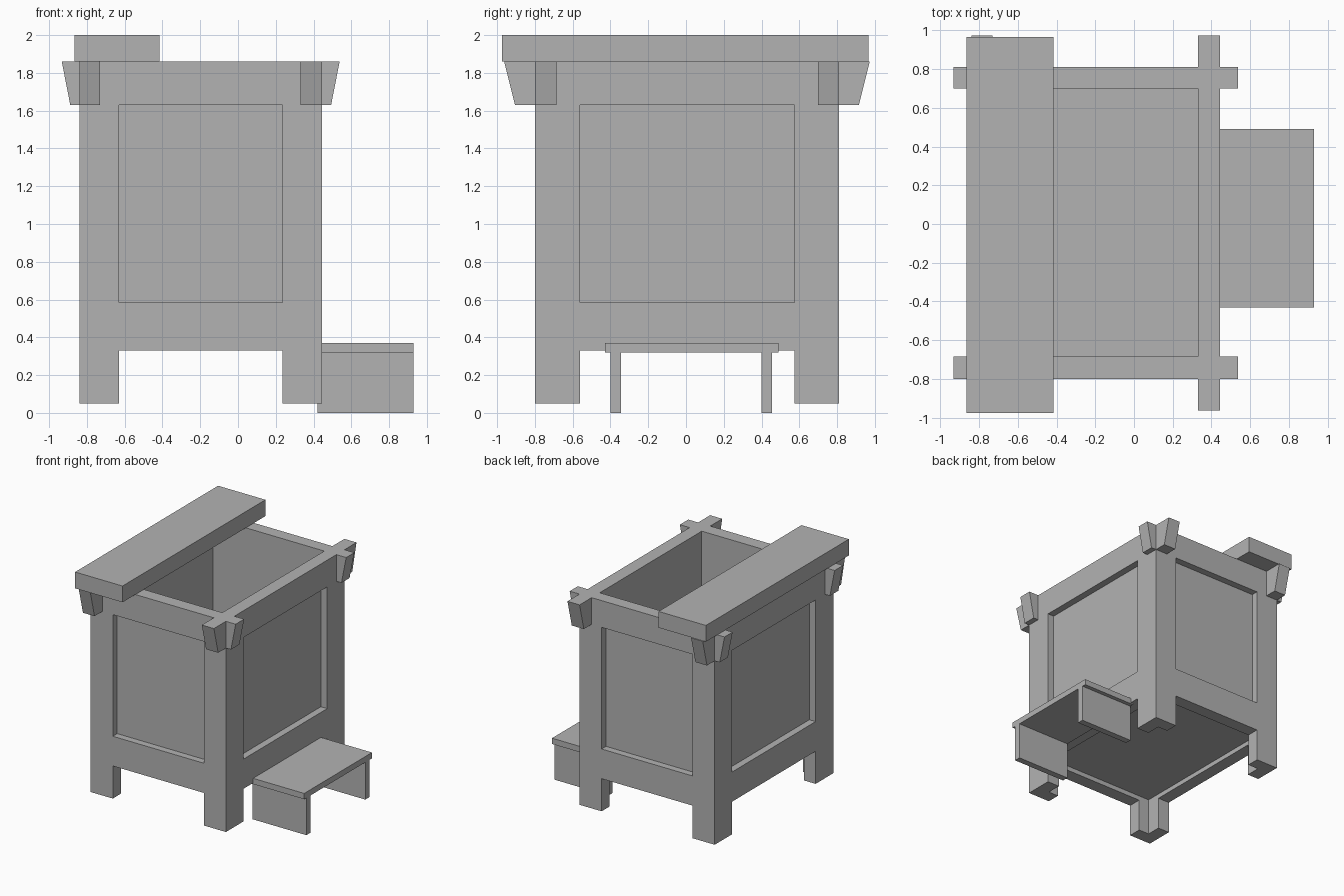
import bpy
import bmesh
from mathutils import Vector

if "Cube" in bpy.data.objects:
    bpy.data.objects.remove(bpy.data.objects["Cube"], do_unlink=True)

# One plain grey for every part
grey = bpy.data.materials.new("plain_grey")
grey.use_nodes = True
grey.diffuse_color = (0.45, 0.45, 0.45, 1)
grey.node_tree.nodes["Principled BSDF"].inputs["Base Color"].default_value = (0.45, 0.45, 0.45, 1)


def box(name, x, y, z, taper=None):
    """Box from ranges; taper = (axis, side, amount) pulls in one lower edge."""
    bm = bmesh.new()
    bmesh.ops.create_cube(bm, size=1)
    low = Vector((x[0], y[0], z[0]))
    size = Vector((x[1], y[1], z[1])) - low
    for v in bm.verts:
        corner = v.co.copy()
        v.co = [low[i] + (corner[i] + 0.5) * size[i] for i in range(3)]
        if taper:
            axis, side, amount = taper
            if corner.z < 0 and corner[axis] * side > 0:
                v.co[axis] -= side * amount
    mesh = bpy.data.meshes.new(name)
    bm.to_mesh(mesh)
    bm.free()
    mesh.materials.append(grey)
    obj = bpy.data.objects.new(name, mesh)
    bpy.context.collection.objects.link(obj)
    return obj


def cut(target, x, y, z):
    """Subtract a box and bake the result."""
    cutter = box("cutter", x, y, z)
    cutter.hide_render = True
    mod = target.modifiers.new("cut", "BOOLEAN")
    mod.operation = "DIFFERENCE"
    mod.solver = "EXACT"
    mod.object = cutter
    graph = bpy.context.evaluated_depsgraph_get()
    graph.update()
    mesh = bpy.data.meshes.new_from_object(target.evaluated_get(graph))
    target.modifiers.clear()
    target.data = mesh
    bpy.data.objects.remove(cutter, do_unlink=True)


# Main dimensions: outer shell, wall interior, arches between legs
X, Y = (-0.84, 0.445), (-0.80, 0.81)
IN_X, IN_Y = (-0.73, 0.33), (-0.685, 0.70)
SPAN_X, SPAN_Y = (-0.63, 0.235), (-0.56, 0.575)
RIM, EAR_BASE, DEPTH = 1.86, 1.63, 0.06
PANEL_Z = (0.585, EAR_BASE)

# Open box with floor, L-shaped legs and recessed panels
body = box("box_body", X, Y, (0.05, RIM))
cut(body, IN_X, IN_Y, (0.45, 2.2))
cut(body, IN_X, IN_Y, (-0.2, 0.37))
cut(body, SPAN_X, (-2, 2), (-0.2, 0.33))
cut(body, (-2, 2), SPAN_Y, (-0.2, 0.33))
for side in (0, 1):
    sign = 2 * side - 1
    y_face = sorted((Y[side] - sign * DEPTH, Y[side] + sign * 0.2))
    x_face = sorted((X[side] - sign * DEPTH, X[side] + sign * 0.2))
    cut(body, SPAN_X, y_face, PANEL_Z)
    cut(body, x_face, SPAN_Y, PANEL_Z)

# Tapered beam ends crossing at each corner
for i, x_name in enumerate(("right", "left")):
    for j, y_name in enumerate(("front", "back")):
        sx, sy = 2 * i - 1, 2 * j - 1
        x_band = sorted((X[i], IN_X[i]))
        y_band = sorted((Y[j], IN_Y[j]))
        x_reach = sorted((X[i], X[i] + sx * 0.093))
        y_reach = sorted((Y[j], Y[j] + sy * 0.163))
        box(f"{y_name}_{x_name}_side_beam_end", x_reach, y_band, (EAR_BASE, RIM), (0, sx, 0.045))
        box(f"{y_name}_{x_name}_long_beam_end", x_band, y_reach, (EAR_BASE, RIM), (1, sy, 0.058))

# Board lying across the rim
box("top_board", (-0.865, -0.415), (-0.975, 0.965), (RIM, 2.0))

# Step beside the box
box("step_top", (0.42, 0.93), (-0.43, 0.49), (0.32, 0.37))
for name, y in (("front", (-0.40, -0.345)), ("back", (0.40, 0.455))):
    box(f"step_{name}_support", (0.42, 0.93), y, (0, 0.32))
